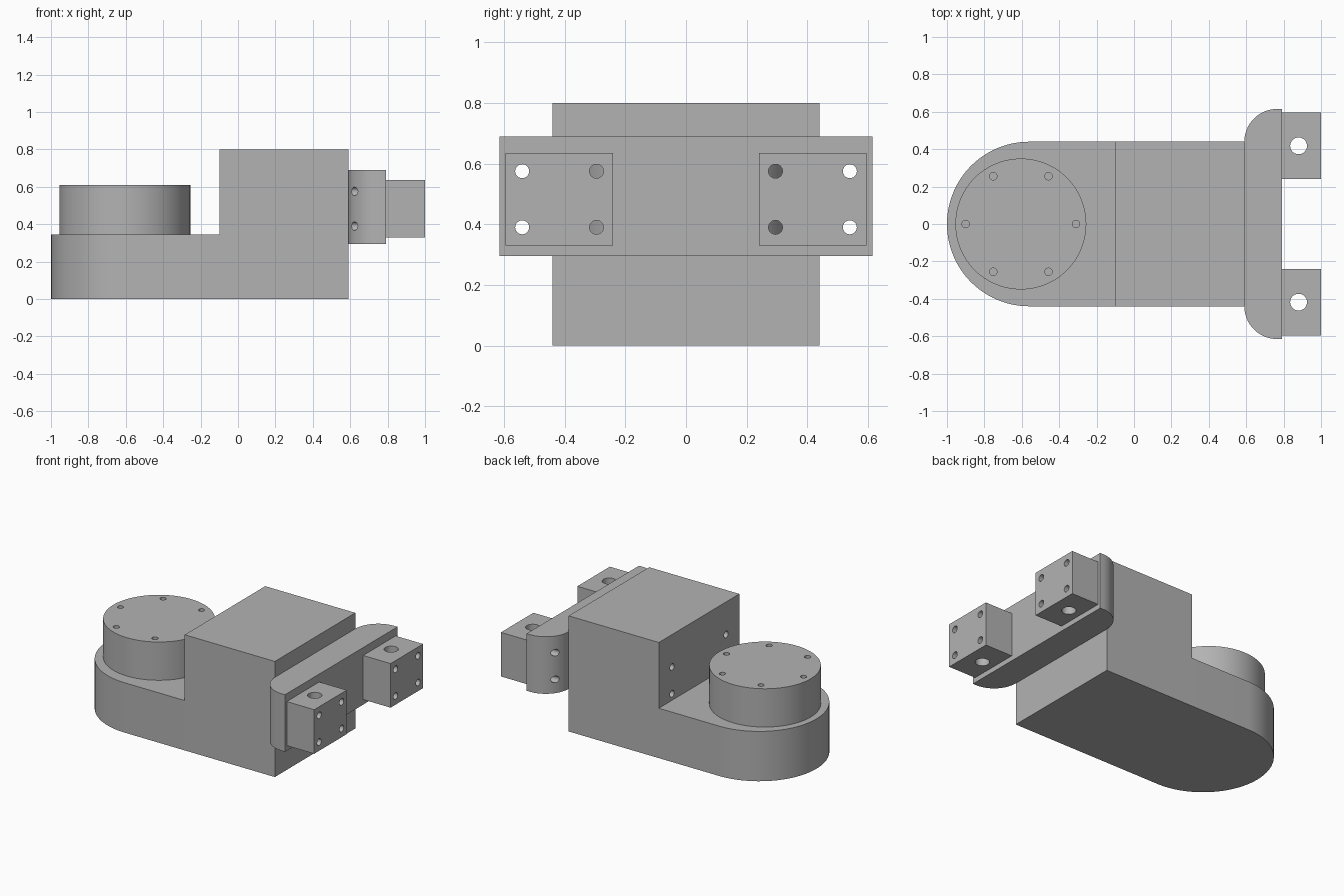
import bpy, bmesh, math
from mathutils import Matrix, Vector

if "Cube" in bpy.data.objects:
    bpy.data.objects.remove(bpy.data.objects["Cube"])

grey = bpy.data.materials.new("machined grey")
grey.use_nodes = True
colour = (0.45, 0.45, 0.45, 1)
grey.diffuse_color = colour
grey.node_tree.nodes["Principled BSDF"].inputs["Base Color"].default_value = colour


def add_object(name, bm):
    bmesh.ops.recalc_face_normals(bm, faces=bm.faces)
    mesh = bpy.data.meshes.new(name)
    bm.to_mesh(mesh)
    bm.free()
    mesh.materials.append(grey)
    obj = bpy.data.objects.new(name, mesh)
    bpy.context.collection.objects.link(obj)
    return obj


def extrude(name, outline, z0, z1):
    """Prism from a closed plan outline."""
    bm = bmesh.new()
    face = bm.faces.new([bm.verts.new((x, y, z0)) for x, y in outline])
    top = bmesh.ops.extrude_face_region(bm, geom=[face])["geom"]
    moved = [v for v in top if isinstance(v, bmesh.types.BMVert)]
    bmesh.ops.translate(bm, verts=moved, vec=(0, 0, z1 - z0))
    return add_object(name, bm)


def arc(cx, cy, r, start, end, steps):
    angles = [math.radians(start + (end - start) * i / steps) for i in range(steps + 1)]
    return [(cx + r * math.cos(a), cy + r * math.sin(a)) for a in angles]


def box(x0, x1, y0, y1):
    return [(x0, y0), (x1, y0), (x1, y1), (x0, y1)]


def rods(name, ends, radius):
    """Several separate cylinders in one cutter, each given by its two ends."""
    bm = bmesh.new()
    for a, b in ends:
        a, b = Vector(a), Vector(b)
        turn = (b - a).to_track_quat("Z", "Y").to_matrix().to_4x4()
        bmesh.ops.create_cone(bm, cap_ends=True, segments=32, radius1=radius,
                              radius2=radius, depth=(b - a).length,
                              matrix=Matrix.Translation((a + b) / 2) @ turn)
    cutter = add_object(name, bm)
    cutter.hide_render = True
    return cutter


def boolean(obj, other, operation):
    mod = obj.modifiers.new(operation.lower(), "BOOLEAN")
    mod.operation, mod.object, mod.solver = operation, other, "EXACT"
    bpy.context.view_layer.objects.active = obj
    bpy.ops.object.modifier_apply(modifier=mod.name)


# Body: round-ended base with a tall block on it, as one stepped solid
BACK, FRONT, STEP, HALF = 0.59, -0.1, 0.345, 0.44
body = extrude("body", [(BACK, -HALF), (BACK, HALF)]
               + arc(-1 + HALF, 0, HALF, 90, 270, 48), 0, STEP)
tower = extrude("tower", box(FRONT, BACK, -HALF, HALF), 0, 0.8)
boolean(body, tower, "UNION")
bpy.data.objects.remove(tower)

# Turntable drum
drum_x, drum_top = -0.605, 0.61
drum = extrude("drum", arc(drum_x, 0, 0.35, 0, 356.25, 95), STEP, drum_top)

# Mounting bar with rounded rear corners
END, ROUND, BAR = 0.615, 0.175, 0.79
bar = extrude("mounting_bar", [(BAR, -END), (BAR, END)]
              + arc(BACK + ROUND, END - ROUND, ROUND, 90, 180, 24)
              + arc(BACK + ROUND, ROUND - END, ROUND, 180, 270, 24), 0.295, 0.69)

# Pair of lugs
lugs = [extrude("left_lug" if y < 0 else "right_lug", box(BAR, 1, y, y + 0.355), 0.33, 0.635)
        for y in (-0.595, 0.24)]
lugs[0].name, lugs[1].name = "front_lug", "rear_lug"

# Bolt holes running lengthwise through lugs, bar and tower
bolts = rods("bolt_cutter", [((-0.2, s * y, z), (1.1, s * y, z))
                             for s in (-1, 1) for y in (0.295, 0.54)
                             for z in (0.39, 0.575)], 0.023)
for part in [body, bar] + lugs:
    boolean(part, bolts, "DIFFERENCE")

# Vertical pin holes in the lugs
pins = rods("pin_cutter", [((0.88, s * 0.418, 0.2), (0.88, s * 0.418, 0.8))
                           for s in (-1, 1)], 0.045)
for part in lugs:
    boolean(part, pins, "DIFFERENCE")

# Ring of screw holes in the drum
ring = arc(drum_x, 0, 0.295, 0, 300, 5)
screws = rods("screw_cutter", [((x, y, STEP - 0.1), (x, y, drum_top + 0.1))
                               for x, y in ring], 0.02)
boolean(drum, screws, "DIFFERENCE")

for cutter in (bolts, pins, screws):
    bpy.data.objects.remove(cutter)

# Smooth the round walls, keep edges sharp
for part in [body, drum, bar] + lugs:
    bpy.ops.object.select_all(action="DESELECT")
    part.select_set(True)
    bpy.context.view_layer.objects.active = part
    bpy.ops.object.shade_smooth_by_angle(angle=math.radians(30))
